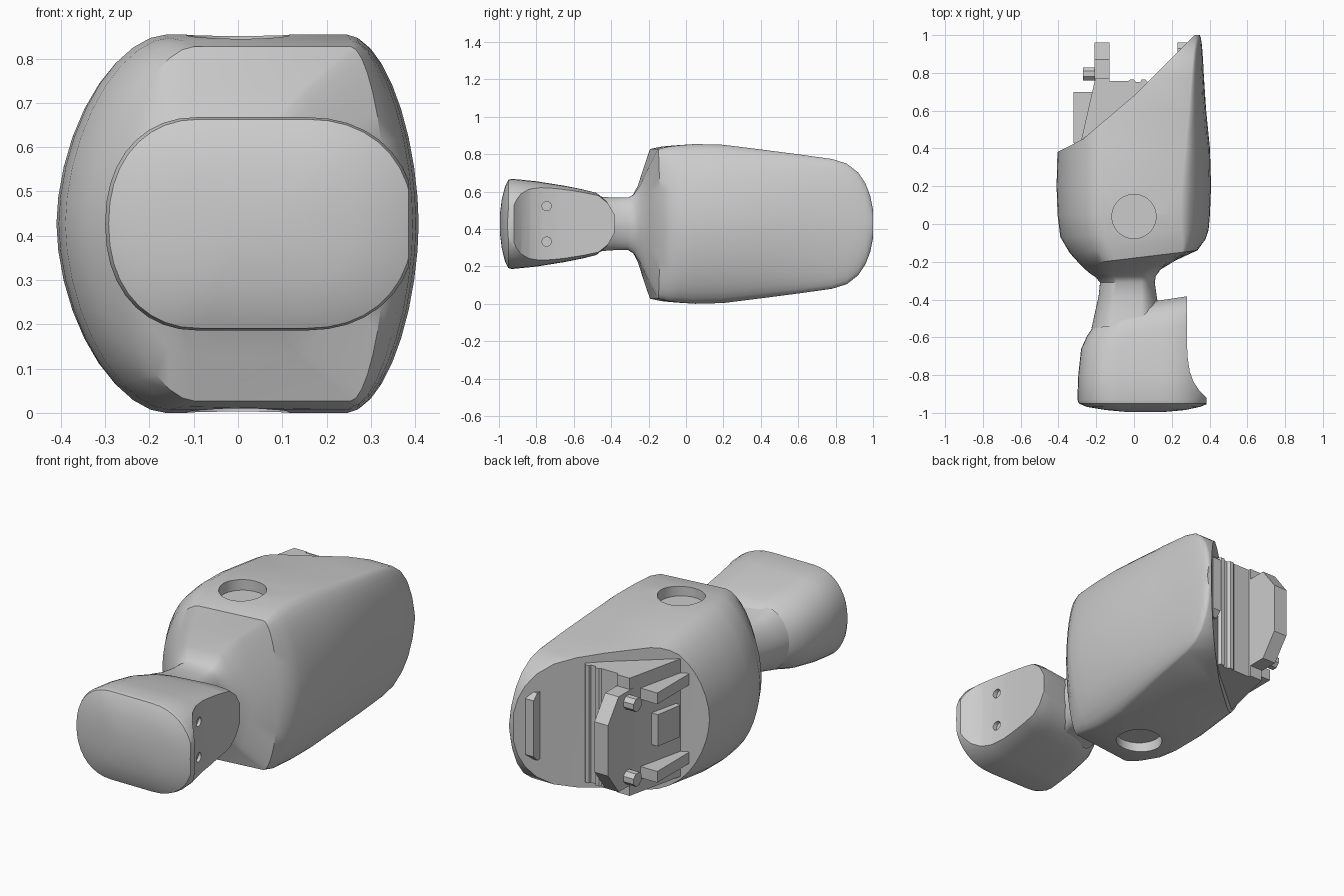
import bpy, bmesh, math

cube = bpy.data.objects.get("Cube")
if cube:
    bpy.data.objects.remove(cube, do_unlink=True)

MID = 0.427  # height of the horizontal symmetry plane

grey = bpy.data.materials.new("light_grey")
grey.use_nodes = True
grey.diffuse_color = (0.6, 0.6, 0.6, 1)
grey.node_tree.nodes["Principled BSDF"].inputs["Base Color"].default_value = (0.6, 0.6, 0.6, 1)


def finish(name, bm):
    bmesh.ops.recalc_face_normals(bm, faces=bm.faces[:])
    me = bpy.data.meshes.new(name)
    bm.to_mesh(me)
    bm.free()
    me.materials.append(grey)
    ob = bpy.data.objects.new(name, me)
    bpy.context.collection.objects.link(ob)
    return ob


def loft(name, rings, left_round, power, seg=9):
    """Skin rings given as (y, x left, x right, right radius, half height, skew)."""
    def curve(v):
        return math.copysign(abs(v) ** (2 / power), v)

    bm = bmesh.new()
    loops = []
    for y, xl, xr, rr, h, skew in rings:
        rl = (xr - xl) * left_round
        angles = [math.pi / 2 - math.pi * i / (2 * seg) for i in range(2 * seg + 1)]
        pts = [(xr - rr + rr * curve(math.cos(a)), h * curve(math.sin(a))) for a in angles]
        pts += [(xl + rl - rl * curve(math.cos(a)), -h * curve(math.sin(a))) for a in angles]
        loops.append([bm.verts.new((x, y + skew * x, MID + z)) for x, z in pts])
    for a, b in zip(loops, loops[1:]):
        for i in range(len(a)):
            j = (i + 1) % len(a)
            bm.faces.new((a[i], a[j], b[j], b[i]))
    bm.faces.new(loops[0])
    bm.faces.new(loops[-1])
    return finish(name, bm)


def prism(name, profile, lo, hi, axis):
    """Extrude a profile: (x, y) along z, or (y, z) along x."""
    bm = bmesh.new()
    place = (lambda p, t: (p[0], p[1], t)) if axis == "z" else (lambda p, t: (t, p[0], p[1]))
    a = [bm.verts.new(place(p, lo)) for p in profile]
    b = [bm.verts.new(place(p, hi)) for p in profile]
    for i in range(len(a)):
        j = (i + 1) % len(a)
        bm.faces.new((a[i], a[j], b[j], b[i]))
    bm.faces.new(a)
    bm.faces.new(b)
    return finish(name, bm)


def circle(cx, cy, r, n):
    return [(cx + r * math.cos(2 * math.pi * (i + 0.5) / n),
             cy + r * math.sin(2 * math.pi * (i + 0.5) / n)) for i in range(n)]


def activate(ob):
    bpy.ops.object.select_all(action="DESELECT")
    ob.select_set(True)
    bpy.context.view_layer.objects.active = ob


def cut(ob, cutter):
    activate(ob)
    mod = ob.modifiers.new("cut", "BOOLEAN")
    mod.operation = "DIFFERENCE"
    mod.solver = "EXACT"
    mod.object = cutter
    bpy.ops.object.modifier_apply(modifier=mod.name)
    bpy.data.objects.remove(cutter, do_unlink=True)


def smooth(ob, degrees=32):
    activate(ob)
    bpy.ops.object.shade_smooth_by_angle(angle=math.radians(degrees))


# Main body with the narrow neck in front
body = loft("body", [
    (-0.53, -0.225, 0.14, 0.10, 0.165, 0.10),
    (-0.45, -0.205, 0.13, 0.09, 0.145, 0.05),
    (-0.38, -0.187, 0.12, 0.08, 0.140, 0),
    (-0.31, -0.18, 0.11, 0.07, 0.140, 0),
    (-0.28, -0.20, 0.115, 0.07, 0.157, 0.02),
    (-0.25, -0.23, 0.14, 0.08, 0.205, 0.06),
    (-0.215, -0.258, 0.22, 0.08, 0.300, 0.10),
    (-0.18, -0.285, 0.335, 0.08, 0.400, 0.12),
    (-0.12, -0.34, 0.378, 0.12, 0.413, 0.10),
    (-0.05, -0.39, 0.395, 0.145, 0.420, 0.05),
    (0.05, -0.405, 0.402, 0.155, 0.427, 0),
    (0.20, -0.41, 0.408, 0.155, 0.423, 0),
    (0.40, -0.405, 0.402, 0.13, 0.398, 0),
    (0.60, -0.40, 0.382, 0.09, 0.372, 0),
    (0.78, -0.40, 0.370, 0.065, 0.347, 0),
    (0.86, -0.40, 0.366, 0.055, 0.322, 0),
    (0.92, -0.40, 0.362, 0.045, 0.275, 0),
    (0.96, -0.40, 0.358, 0.035, 0.215, 0),
    (0.985, -0.40, 0.354, 0.028, 0.150, 0),
    (1.00, -0.40, 0.348, 0.022, 0.075, 0)], 0.30, 1.8)

# Slanted back face
cut(body, prism("back_cutter", [(-0.6, 0.28), (-0.27, 0.45), (0.0, 0.68), (0.322, 1.0),
                                (0.33, 1.2), (-0.6, 1.2)], -0.2, 1.2, "z"))
# Round pockets in the top and the underside
for lo, hi in ((0.795, 1.0), (-0.15, 0.058)):
    cut(body, prism("pocket_cutter", circle(0, 0.04, 0.117, 32), lo, hi, "z"))
smooth(body)

# Front head with a softly domed face and a skewed back
head = loft("head", [
    (-0.995, -0.04, 0.16, 0.06, 0.05, 0),
    (-0.985, -0.15, 0.27, 0.13, 0.13, 0),
    (-0.968, -0.25, 0.35, 0.20, 0.20, 0),
    (-0.95, -0.292, 0.395, 0.24, 0.236, 0),
    (-0.93, -0.30, 0.402, 0.25, 0.241, 0),
    (-0.80, -0.295, 0.405, 0.25, 0.228, 0),
    (-0.65, -0.28, 0.41, 0.25, 0.203, 0.04),
    (-0.57, -0.25, 0.41, 0.25, 0.185, 0.10),
    (-0.51, -0.215, 0.41, 0.25, 0.168, 0.15),
    (-0.46, -0.13, 0.38, 0.20, 0.125, 0.15),
    (-0.425, 0.02, 0.33, 0.12, 0.06, 0.15)], 0.30, 2.2)
# Scooped side panel
cut(head, prism("side_cutter", [(0.385, -1.1), (0.385, -0.92), (0.345, -0.88), (0.315, -0.835),
                                (0.295, -0.78), (0.283, -0.70), (0.28, -0.60), (0.28, -0.2),
                                (0.6, -0.2), (0.6, -1.1)], -0.1, 1.0, "z"))
# Two small holes in the side panel
for z in (MID - 0.095, MID + 0.095):
    cut(head, prism("hole_cutter", circle(-0.745, z, 0.025, 12), 0.27, 0.34, "x"))
smooth(head)

# Mounting block on the slanted back, with stepped grooves
prism("mount_block", [(-0.285, 0.42), (-0.205, 0.77), (-0.13, 0.77), (-0.13, 0.757),
                      (-0.03, 0.757), (-0.02, 0.765), (0.0, 0.765), (0.01, 0.752),
                      (0.035, 0.752), (0.04, 0.765), (0.06, 0.765), (0.075, 0.75),
                      (0.05, 0.62), (-0.2, 0.38)], MID - 0.315, MID + 0.315, "z")

# Upright rear tab with bevelled corners
prism("rear_tab", [(0.70, MID + 0.255), (0.87, MID + 0.255), (0.96, MID + 0.135),
                   (0.96, MID - 0.135), (0.87, MID - 0.255), (0.70, MID - 0.255)],
      -0.21, -0.13, "x")

# Bars and pins, mirrored above and below the middle
for side, s in (("upper", 1), ("lower", -1)):
    z0, z1 = sorted((MID + s * 0.18, MID + s * 0.24))
    prism(side + "_bar", [(-0.32, 0.43), (-0.32, 0.70), (-0.20, 0.70), (-0.20, 0.43)], z0, z1, "z")
    prism(side + "_pin", circle(0.795, MID + s * 0.20, 0.037, 8), -0.27, -0.20, "x")

# Wedge between the bars
prism("centre_wedge", [(-0.30, 0.48), (-0.275, 0.63), (-0.20, 0.63), (-0.22, 0.45)],
      MID - 0.085, MID + 0.085, "z")

# Narrow catch near the far end of the back face
prism("end_catch", [(0.84, MID + 0.18), (0.93, MID + 0.18), (0.96, MID + 0.15),
                    (0.96, MID - 0.15), (0.93, MID - 0.18), (0.84, MID - 0.18)],
      0.23, 0.28, "x")
